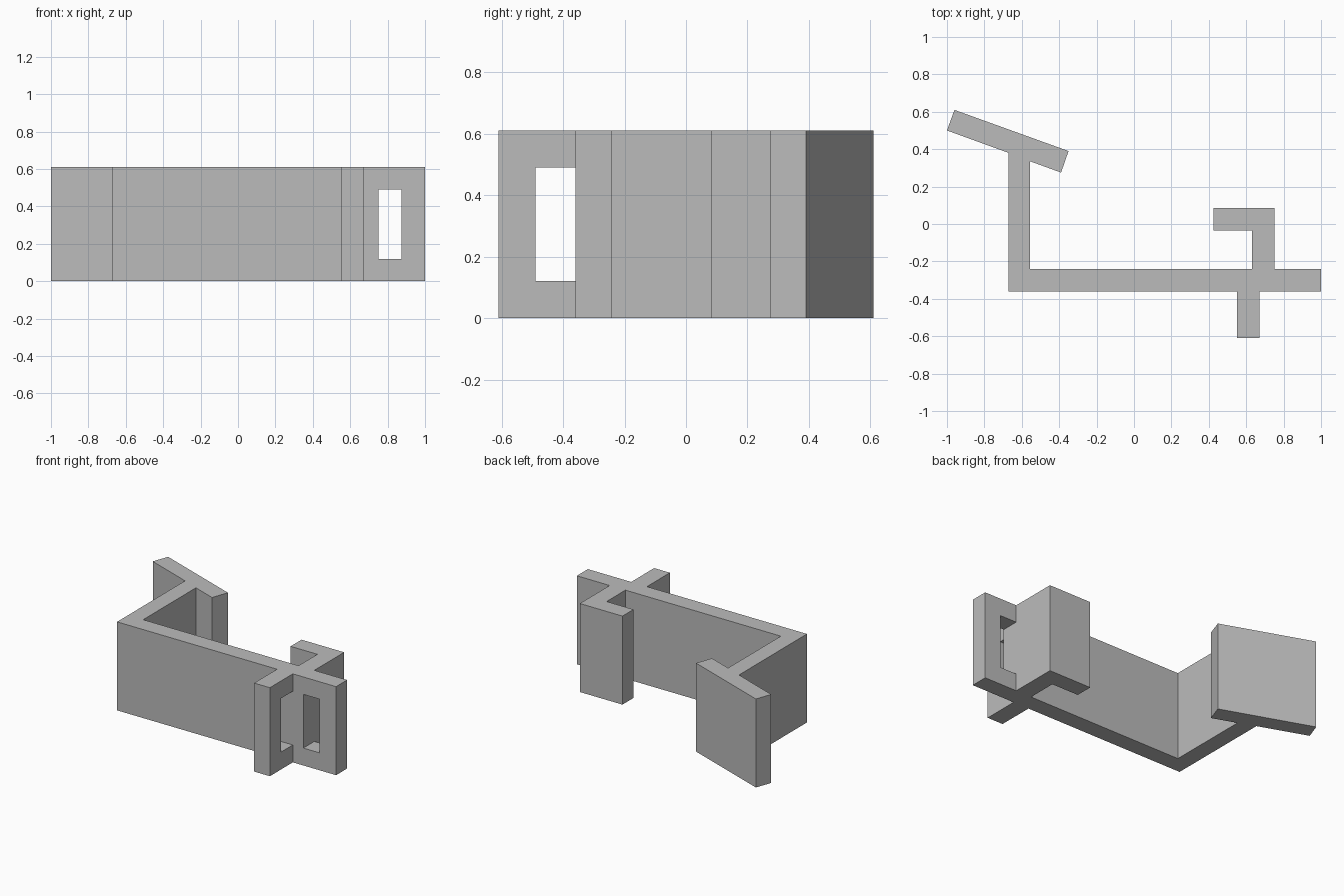
import bpy
import bmesh

cube = bpy.data.objects.get("Cube")
if cube:
    bpy.data.objects.remove(cube, do_unlink=True)

HEIGHT = 0.61
SLOT_LOW, SLOT_HIGH = 0.12, 0.49

grey = bpy.data.materials.new("plain grey")
grey.use_nodes = True
COLOUR = (0.5, 0.5, 0.5, 1)
grey.diffuse_color = COLOUR
grey.node_tree.nodes["Principled BSDF"].inputs["Base Color"].default_value = COLOUR


def extrude_outline(name, outline, low, high):
    """Raise a closed outline, listed counter-clockwise, into a solid."""
    bm = bmesh.new()
    base = bm.faces.new([bm.verts.new((x, y, low)) for x, y in outline])
    raised = bmesh.ops.extrude_face_region(bm, geom=[base], use_keep_orig=True)
    top = [v for v in raised["geom"] if isinstance(v, bmesh.types.BMVert)]
    bmesh.ops.translate(bm, verts=top, vec=(0, 0, high - low))
    bmesh.ops.recalc_face_normals(bm, faces=bm.faces)
    mesh = bpy.data.meshes.new(name)
    bm.to_mesh(mesh)
    bm.free()
    mesh.materials.append(grey)
    obj = bpy.data.objects.new(name, mesh)
    bpy.context.scene.collection.objects.link(obj)
    return obj


def cut_slot(body, name, x0, x1, y0, y1):
    """Cut a rectangular opening right through a wall of the body."""
    cutter = extrude_outline(name, [(x0, y0), (x1, y0), (x1, y1), (x0, y1)],
                             SLOT_LOW, SLOT_HIGH)
    cutter.hide_render = True
    mod = body.modifiers.new(name, 'BOOLEAN')
    mod.operation = 'DIFFERENCE'
    mod.solver = 'EXACT'
    mod.object = cutter
    bpy.context.view_layer.objects.active = body
    bpy.ops.object.modifier_apply(modifier=name)
    bpy.data.objects.remove(cutter, do_unlink=True)


outline = [
    # front of the long wall, with the forward prong
    (-0.67, -0.36), (0.55, -0.36), (0.55, -0.61), (0.67, -0.61), (0.67, -0.36),
    # end tab
    (1, -0.36), (1, -0.24), (0.75, -0.24),
    # rear hook
    (0.75, 0.085), (0.425, 0.085), (0.425, -0.035), (0.63, -0.035), (0.63, -0.24),
    # back of the long wall and inside of the side wall
    (-0.555, -0.24), (-0.555, 0.335),
    # slanted pad
    (-0.39, 0.275), (-0.35, 0.39), (-0.96, 0.61), (-1, 0.5), (-0.67, 0.38),
]
bracket = extrude_outline("bracket", outline, 0, HEIGHT)

# Strap openings in the end tab and the prong
cut_slot(bracket, "tab_slot", 0.75, 0.875, -0.45, -0.15)
cut_slot(bracket, "prong_slot", 0.45, 0.72, -0.49, -0.36)
